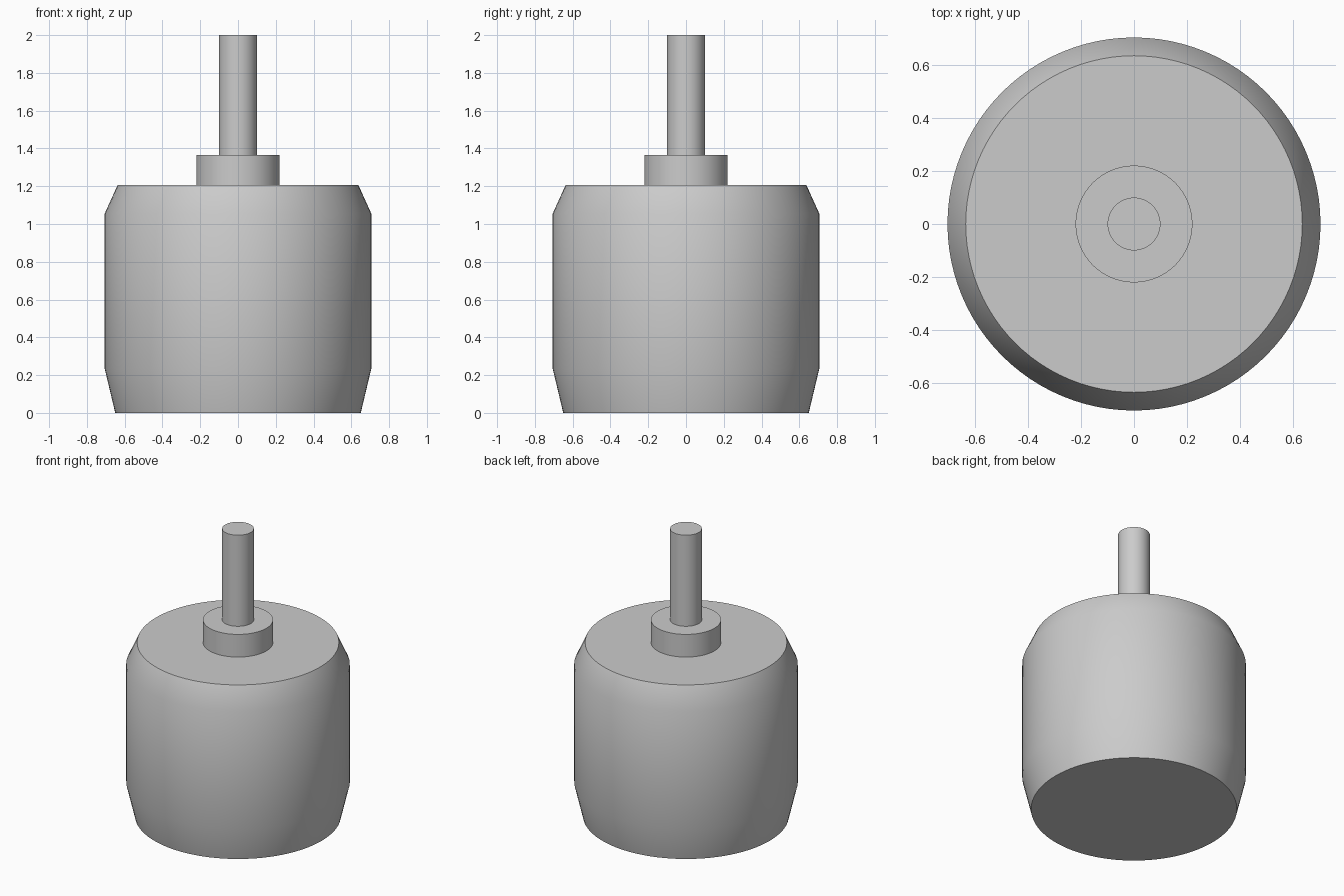
import bpy
import bmesh
import math

SEGMENTS = 96

cube = bpy.data.objects.get("Cube")
if cube:
    bpy.data.objects.remove(cube, do_unlink=True)

# One plain grey for the whole motor
grey = bpy.data.materials.new("metal grey")
grey.use_nodes = True
colour = (0.6, 0.6, 0.6, 1.0)
grey.diffuse_color = colour
grey.node_tree.nodes["Principled BSDF"].inputs["Base Color"].default_value = colour


def turned_part(name, profile):
    """Capped solid of revolution from (radius, height) points, bottom to top."""
    bm = bmesh.new()
    rings = []
    for radius, z in profile:
        angles = [math.tau * i / SEGMENTS for i in range(SEGMENTS)]
        rings.append([bm.verts.new((radius * math.cos(a), radius * math.sin(a), z))
                      for a in angles])
    for low, high in zip(rings, rings[1:]):
        for i in range(SEGMENTS):
            j = (i + 1) % SEGMENTS
            bm.faces.new((low[i], low[j], high[j], high[i]))
    bm.faces.new(rings[0][::-1])
    bm.faces.new(rings[-1])
    mesh = bpy.data.meshes.new(name)
    bm.to_mesh(mesh)
    bm.free()
    mesh.materials.append(grey)
    part = bpy.data.objects.new(name, mesh)
    bpy.context.collection.objects.link(part)
    bpy.ops.object.select_all(action='DESELECT')
    part.select_set(True)
    bpy.context.view_layer.objects.active = part
    bpy.ops.object.shade_smooth_by_angle(angle=math.radians(40))
    return part


# Motor housing with tapered lower and upper rims
turned_part("housing", [(0.65, 0), (0.706, 0.235), (0.706, 1.055), (0.637, 1.207)])
# Bearing collar on the top face
turned_part("bearing_collar", [(0.221, 1.207), (0.221, 1.365)])
# Output shaft
turned_part("shaft", [(0.1, 1.365), (0.1, 2.0)])
